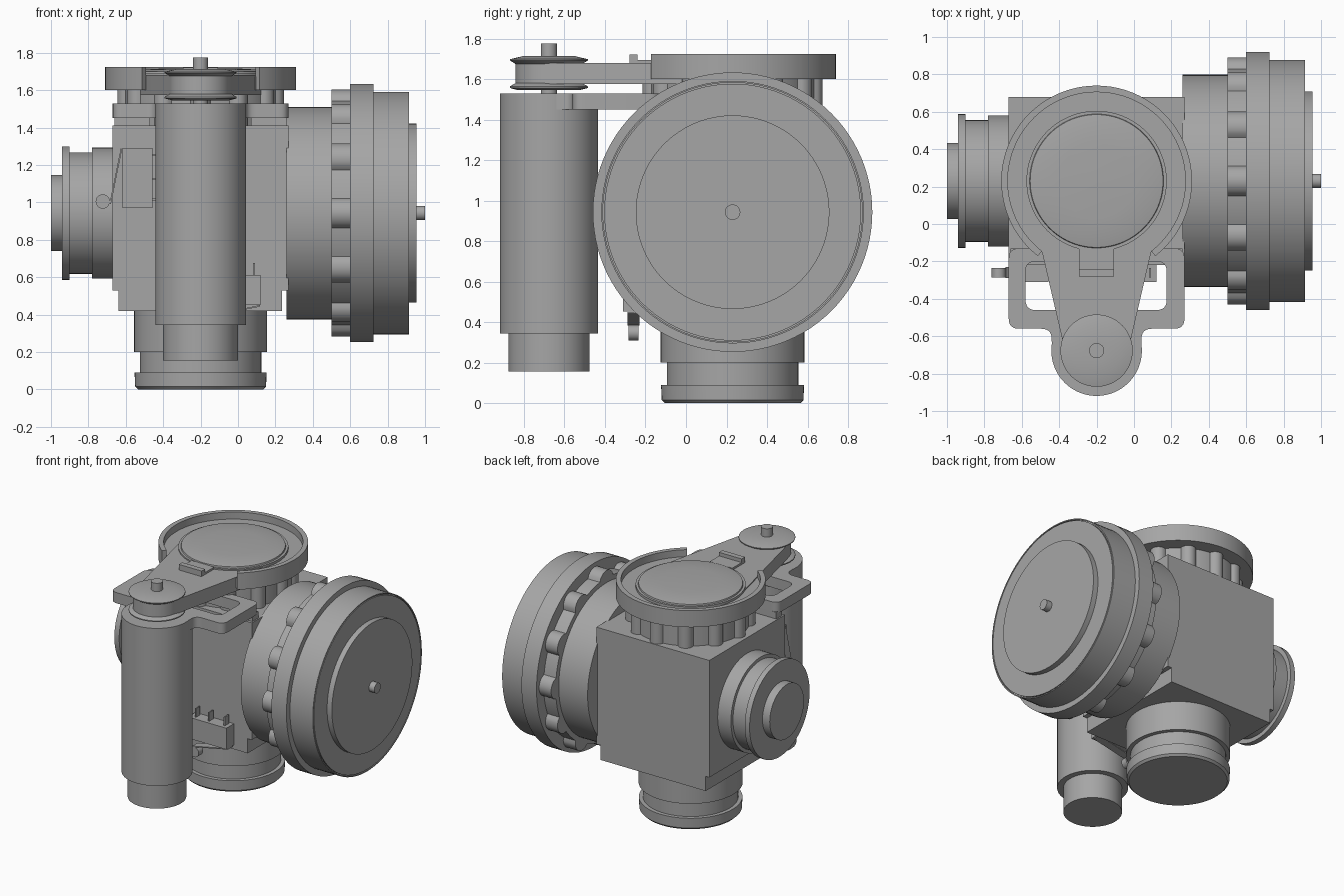
import bpy, bmesh, math
from mathutils import Matrix, Vector

cube = bpy.data.objects.get("Cube")
if cube:
    bpy.data.objects.remove(cube, do_unlink=True)

grey = bpy.data.materials.new("machine grey")
grey.use_nodes = True
COL = (0.38, 0.38, 0.38, 1)
grey.diffuse_color = COL
grey.node_tree.nodes["Principled BSDF"].inputs["Base Color"].default_value = COL

CX, CY, CZ = -0.2, 0.23, 0.943      # centre of the housing
MX, MY = -0.2, -0.677               # motor axis
TO_X = Matrix(((0, 0, 1, 0), (1, 0, 0, 0), (0, 1, 0, 0), (0, 0, 0, 1)))


def finish(name, bm, smooth=True):
    """Turn a bmesh into a shaded, coloured object."""
    bmesh.ops.remove_doubles(bm, verts=bm.verts, dist=1e-5)
    bmesh.ops.recalc_face_normals(bm, faces=bm.faces)
    me = bpy.data.meshes.new(name)
    bm.to_mesh(me)
    bm.free()
    me.materials.append(grey)
    ob = bpy.data.objects.new(name, me)
    bpy.context.collection.objects.link(ob)
    if smooth:
        bpy.ops.object.select_all(action='DESELECT')
        ob.select_set(True)
        bpy.context.view_layer.objects.active = ob
        bpy.ops.object.shade_smooth_by_angle(angle=math.radians(30))
    return ob


def box(name, x, y, z):
    """Box from three (low, high) ranges."""
    bm = bmesh.new()
    bmesh.ops.create_cube(bm, size=1)
    for v in bm.verts:
        v.co = [(a + b) / 2 + c * (b - a) for c, (a, b) in zip(v.co, (x, y, z))]
    return finish(name, bm, False)


def lathe(name, profile, a, b, axis='Z', n=96):
    """Revolve (radius, height) points about a z or x axis through (a, b)."""
    bm = bmesh.new()
    rings = []
    for r, h in profile:
        ring = []
        for i in range(n):
            t = 2 * math.pi * i / n
            p, q = a + r * math.cos(t), b + r * math.sin(t)
            ring.append(bm.verts.new((p, q, h) if axis == 'Z' else (h, p, q)))
        rings.append(ring)
    for lo, hi in zip(rings, rings[1:]):
        for i in range(n):
            j = (i + 1) % n
            bm.faces.new((lo[i], lo[j], hi[j], hi[i]))
    bm.faces.new(rings[0])
    bm.faces.new(rings[-1])
    return finish(name, bm)


def prism(name, outlines, z0, z1, matrix=Matrix()):
    """Extrude filled outlines (later ones are holes) from z0 to z1."""
    cu = bpy.data.curves.new(name, 'CURVE')
    cu.dimensions = '2D'
    cu.fill_mode = 'BOTH'
    cu.extrude = (z1 - z0) / 2
    for pts in outlines:
        sp = cu.splines.new('POLY')
        sp.points.add(len(pts) - 1)
        for p, (x, y) in zip(sp.points, pts):
            p.co = (x, y, 0, 1)
        sp.use_cyclic_u = True
    tmp = bpy.data.objects.new(name + "_tmp", cu)
    me = bpy.data.meshes.new_from_object(tmp)
    bm = bmesh.new()
    bm.from_mesh(me)
    bpy.data.objects.remove(tmp)
    bpy.data.meshes.remove(me)
    bpy.data.curves.remove(cu)
    bm.transform(matrix @ Matrix.Translation((0, 0, (z0 + z1) / 2)))
    return finish(name, bm)


def rounded(pts, rad, steps=6):
    """Round every corner of a polygon with a quadratic blend."""
    out = []
    for i, p in enumerate(pts):
        p = Vector(p)
        a = p + (Vector(pts[i - 1]) - p).normalized() * rad
        b = p + (Vector(pts[(i + 1) % len(pts)]) - p).normalized() * rad
        for k in range(steps + 1):
            t = k / steps
            out.append(tuple(a * (1 - t) ** 2 + p * 2 * t * (1 - t) + b * t * t))
    return out


def arc(cx, cy, r, a0, a1, n=64):
    return [(cx + r * math.cos(math.radians(a0 + (a1 - a0) * i / n)),
             cy + r * math.sin(math.radians(a0 + (a1 - a0) * i / n))) for i in range(n + 1)]


def lobed(cx, cy, base, height, lobes=12, n=288):
    """Circle with narrow rounded ridges."""
    pts = []
    for i in range(n):
        t = 2 * math.pi * i / n
        r = base + height * max(0, math.cos(lobes * t)) ** 0.6
        pts.append((cx + r * math.cos(t), cy + r * math.sin(t)))
    return pts


# Central housing
box("housing", (-0.67, 0.27), (-0.22, 0.68), (0.53, 1.41))
box("housing_base", (-0.64, 0.235), (-0.22, 0.68), (0.42, 0.53))

# Bottom port
lathe("bottom_port", [(0.335, 0), (0.35, 0.015), (0.353, 0.09), (0.325, 0.09),
                      (0.325, 0.2), (0.355, 0.2), (0.355, 0.43)], CX, CY)

# Small side port
lathe("side_port", [(0.35, -0.66), (0.35, -0.78), (0.325, -0.78), (0.325, -0.9),
                    (0.357, -0.9), (0.357, -0.94), (0.203, -0.94), (0.203, -1.0)], CY, CZ, 'X')

# Large side wheel with ridged collar
lathe("wheel_neck", [(0.568, 0.26), (0.568, 0.51)], CY, CZ, 'X')
prism("wheel_collar", [lobed(CY, CZ, 0.605, 0.055)], 0.5, 0.61, TO_X)
lathe("wheel", [(0.69, 0.6), (0.69, 0.725), (0.648, 0.725), (0.648, 0.915), (0.64, 0.915),
                (0.64, 0.905), (0.634, 0.905), (0.634, 0.915), (0.478, 0.915),
                (0.478, 0.955), (0.038, 0.955), (0.038, 1.0)], CY, CZ, 'X')

# Top dial: ridged hub, floor, open rim, domed cap
prism("dial_hub", [lobed(CX, CY, 0.405, 0.04)], 1.40, 1.61)
lathe("dial_floor", [(0.48, 1.6), (0.48, 1.672)], CX, CY)
prism("dial_rim", [arc(CX, CY, 0.51, -52, 232) + arc(CX, CY, 0.475, 232, -52)], 1.6, 1.725)
lathe("dial_cap", [(0.375, 1.67), (0.375, 1.69), (0.358, 1.69), (0.355, 1.7), (0.3, 1.71),
                   (0.2, 1.716), (0.01, 1.718)], CX, CY)

# Drive belt: hull of the dial and the motor pulley
lean = math.degrees(math.asin((0.37 - 0.165) / (CY - MY)))
prism("drive_belt", [arc(CX, CY, 0.37, -lean, 180 + lean)
                     + arc(MX, MY, 0.165, 180 + lean, 360 - lean)], 1.575, 1.68)
box("belt_clip", (-0.295, -0.107), (-0.27, -0.13), (1.67, 1.695))
box("belt_clip_lip", (-0.295, -0.107), (-0.28, -0.24), (1.67, 1.722))

# Motor, pulley and shaft
lathe("motor", [(0.2, 0.155), (0.2, 0.345), (0.242, 0.345), (0.242, 1.53),
                (0.04, 1.53), (0.04, 1.56)], MX, MY)
lathe("pulley_lower_flange", [(0.15, 1.545), (0.193, 1.556), (0.193, 1.564), (0.165, 1.58)], MX, MY)
lathe("pulley_upper_flange", [(0.165, 1.675), (0.193, 1.692), (0.193, 1.698), (0.13, 1.713),
                              (0.04, 1.713), (0.04, 1.775)], MX, MY)

# Motor bracket with a window
outer = rounded([(-0.67, -0.13), (-0.67, -0.56), (-0.44, -0.56), (-0.44, -0.68),
                 (0.04, -0.68), (0.04, -0.56), (0.27, -0.56), (0.27, -0.13)], 0.055)
window = rounded([(-0.58, -0.46), (0.175, -0.46), (0.175, -0.2), (-0.58, -0.2)], 0.055)
prism("motor_bracket", [outer, window], 1.45, 1.53)
for side, s in (("left", 1), ("right", -1)):
    a, b = sorted((CX + s * 0.27, CX + s * 0.46))
    box("bracket_foot_" + side, (a, b), (-0.2, -0.13), (1.40, 1.46))


def limit_switch(name, origin, angle):
    """Switch with three terminals, lever and roller; local u runs along the body, v to the terminals."""
    m = Matrix.Translation(origin) @ Matrix.Rotation(angle, 4, 'Y')
    parts = [box(name + "_body", (0, 0.32), (-0.31, -0.21), (0, 0.16))]
    for i, u in enumerate((0.04, 0.15, 0.28)):
        parts.append(box(f"{name}_terminal_{i + 1}", (u, u + 0.01), (-0.285, -0.235), (0.15, 0.225)))
    bm = bmesh.new()
    bmesh.ops.create_cube(bm, size=1, matrix=Matrix.Translation((0.17, -0.26, -0.035))
                          @ Matrix.Rotation(-0.2, 4, 'Y') @ Matrix.Diagonal((0.3, 0.06, 0.008, 1)))
    parts.append(finish(name + "_lever", bm, False))
    bm = bmesh.new()
    bmesh.ops.create_cone(bm, cap_ends=True, segments=24, radius1=0.038, radius2=0.038, depth=0.05,
                          matrix=Matrix.Translation((0.035, -0.26, -0.105)) @ Matrix.Rotation(math.pi / 2, 4, 'X'))
    parts.append(finish(name + "_roller", bm))
    for p in parts:
        p.data.transform(m)


# Limit switches on the front and beside the small port
limit_switch("lower_switch", (-0.2, 0, 0.452), 0)
limit_switch("side_switch", (-0.618, 0, 0.97), 0)
for ob in [o for o in bpy.data.objects if o.name.startswith("side_switch")]:
    # stand the second switch upright with its lever facing outward
    for v in ob.data.vertices:
        u, w = v.co.x + 0.618, v.co.z - 0.97
        v.co.x, v.co.z = -0.618 + w, 0.97 + u
    ob.data.flip_normals()
